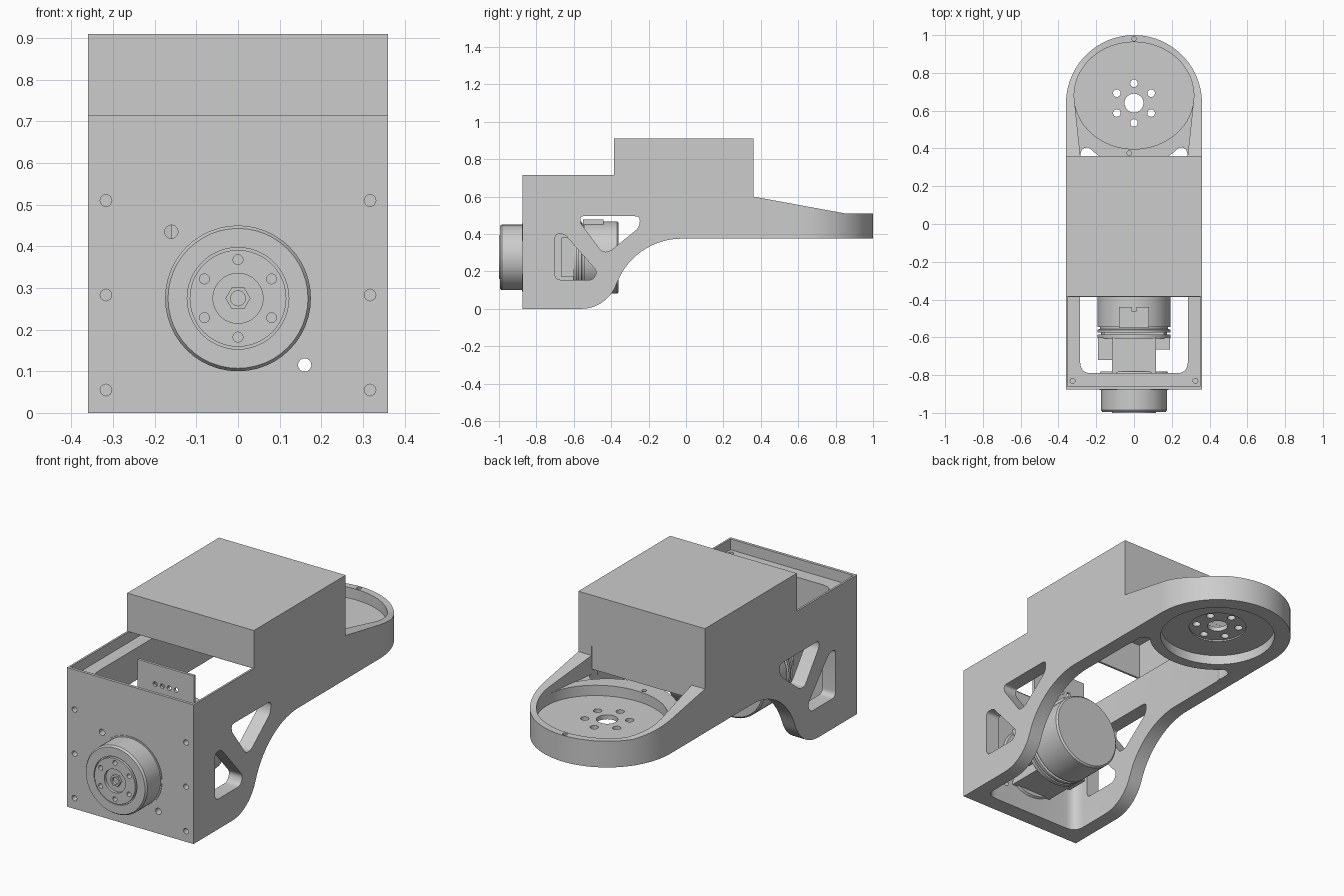
import bpy, bmesh
from math import sin, cos, pi, radians
from mathutils import Vector

if "Cube" in bpy.data.objects:
    bpy.data.objects.remove(bpy.data.objects["Cube"], do_unlink=True)

SHADE = (0.604, 0.604, 0.604, 1)
grey = bpy.data.materials.new("plain grey")
grey.use_nodes = True
grey.diffuse_color = SHADE
grey.node_tree.nodes["Principled BSDF"].inputs["Base Color"].default_value = SHADE

AXES = {"x": lambda a, b, d: (d, a, b), "y": lambda a, b, d: (a, d, b), "z": lambda a, b, d: (a, b, d)}


def finish(bm, name):
    """Face all normals outward and make the object."""
    bmesh.ops.recalc_face_normals(bm, faces=bm.faces)
    if bm.calc_volume(signed=True) < 0:
        bmesh.ops.reverse_faces(bm, faces=bm.faces)
    me = bpy.data.meshes.new(name)
    bm.to_mesh(me)
    bm.free()
    me.materials.append(grey)
    ob = bpy.data.objects.new(name, me)
    bpy.context.collection.objects.link(ob)
    return ob


def prism(name, pts, axis, lo, hi):
    """Extrude a flat outline along an axis."""
    bm = bmesh.new()
    low, high = ([bm.verts.new(AXES[axis](a, b, d)) for a, b in pts] for d in (lo, hi))
    bm.faces.new(low[::-1])
    bm.faces.new(high)
    for i in range(len(pts)):
        j = (i + 1) % len(pts)
        bm.faces.new((low[i], low[j], high[j], high[i]))
    return finish(bm, name)


def rect(x, y):
    return [(x[0], y[0]), (x[1], y[0]), (x[1], y[1]), (x[0], y[1])]


def box(name, x, y, z):
    return prism(name, rect(x, y), "z", *z)


def arc(cx, cy, r, start, end, n, ry=None):
    angles = [radians(start + (end - start) * i / n) for i in range(n + 1)]
    return [(cx + r * cos(t), cy + (ry or r) * sin(t)) for t in angles]


def rod(name, c, r, axis, lo, hi, n=32, ry=None):
    return prism(name, arc(*c, r, 0, 360, n, ry)[:-1], axis, lo, hi)


def rounded(pts, r):
    """Round the corners of an outline."""
    out, pts = [], [Vector(p) for p in pts]
    for i, p in enumerate(pts):
        u, v = pts[i - 1] - p, pts[(i + 1) % len(pts)] - p
        d = min(r, 0.45 * u.length, 0.45 * v.length)
        a, b = p + u.normalized() * d, p + v.normalized() * d
        for k in range(7):
            t = k / 6
            out.append(tuple(a * (1 - t) ** 2 + p * 2 * t * (1 - t) + b * t * t))
    return out


def lathe(name, profile, cz):
    """Turn a (radius, y) profile about the motor axis."""
    bm = bmesh.new()
    verts = [bm.verts.new((r, y, cz)) for r, y in profile]
    edges = [bm.edges.new(p) for p in zip(verts, verts[1:])]
    bmesh.ops.spin(bm, geom=verts + edges, cent=(0, 0, cz), axis=(0, 1, 0),
                   angle=2 * pi, steps=48, use_merge=True)
    bmesh.ops.remove_doubles(bm, verts=bm.verts, dist=1e-5)
    return finish(bm, name)


def extent(me):
    axes = list(zip(*(v.co for v in me.vertices)))
    return Vector([max(a) - min(a) for a in axes]) if axes else Vector()


def combine(ob, tool, mode="DIFFERENCE"):
    """Apply a boolean that must keep the overall size, then drop the tool."""
    for solver in ("EXACT", "MANIFOLD", "FLOAT"):
        mod = ob.modifiers.new("cut", "BOOLEAN")
        mod.operation, mod.solver, mod.object = mode, solver, tool
        bpy.context.view_layer.update()
        result = bpy.data.meshes.new_from_object(ob.evaluated_get(bpy.context.evaluated_depsgraph_get()))
        ob.modifiers.clear()
        if (extent(result) - extent(ob.data)).length < 0.01:
            ob.data = result
            break
    bpy.data.objects.remove(tool, do_unlink=True)


W, DISC, MOTOR = 0.36, (0, 0.64), (0, 0.275)

# Bracket: side outline with a rounded rear end
side = [(-0.875, 0.715), (-0.875, 0)]
side += arc(-0.56, 0.2, 0.2, -90, -20, 10)
side += arc(-0.024, 0.005, 0.37, 160, 90, 14)[1:]
side += [(1, 0.375), (1, 0.51), (0.85, 0.51), (W, 0.6), (W, 0.91), (-0.385, 0.91), (-0.385, 0.715)]
bracket = prism("bracket", side, "x", -W, W)
corners = [(0.5, 0.63), (0.5, 1.2), (-0.5, 1.2), (-0.5, 0.63)] + arc(*DISC, 0.3597, 180, 0, 48)
combine(bracket, prism("corners", corners, "z", -1, 2))

# Hollow interior and the shallow cavity under the raised cover
inner = rounded(rect((-0.285, 0.285), (-0.79, 0.35)), 0.06)
combine(bracket, prism("inner", inner, "z", -0.1, 0.69))
pocket = [(-0.86, 0.66), (0.349, 0.66), (0.349, 0.9), (-0.375, 0.9), (-0.375, 0.714),
          (-0.386, 0.714), (-0.386, 1), (-0.86, 1)]
combine(bracket, prism("pocket", pocket, "x", -0.35, 0.35))
slot = rounded(rect((-0.283, 0.283), (0.3, 0.405)), 0.04)
combine(bracket, prism("slot", slot, "z", 0.2, 0.53))

# Lowered rear deck, cup and underside recess
deck = [(-0.284, 0.3595), (0.284, 0.3595), (0.316, 0.66), (-0.316, 0.66)]
combine(bracket, prism("deck", deck, "z", 0.505, 0.65))
combine(bracket, rod("ring", DISC, 0.335, "z", 0.376, 0.508, 64), "UNION")
combine(bracket, rod("cup", (0, 0.68), 0.317, "z", 0.455, 0.65, 64, 0.283))
combine(bracket, rod("recess", DISC, 0.28, "z", 0.3, 0.425, 64))
combine(bracket, rod("inner_recess", DISC, 0.14, "z", 0.3, 0.432, 48))
combine(bracket, rod("bore", DISC, 0.05, "z", 0.3, 0.6))
for a, b in arc(*DISC, 0.105, 90, 390, 5):
    combine(bracket, rod("bolt_hole", (a, b), 0.02, "z", 0.3, 0.6, 16))

# Side windows
for pts, r in [([(-0.7, 0.155), (-0.7, 0.4), (-0.65, 0.4), (-0.475, 0.2), (-0.495, 0.155)], 0.03),
               ([(-0.565, 0.495), (-0.245, 0.495), (-0.25, 0.435), (-0.41, 0.305), (-0.45, 0.305),
                 (-0.565, 0.46)], 0.03)]:
    combine(bracket, prism("window", rounded(pts, r), "x", -1, 1))

# Screw holes
for s in (-1, 1):
    for z in (0.055, 0.283, 0.51):
        combine(bracket, rod("screw_hole", (s * 0.317, z), 0.014, "y", -0.9, -0.82, 16))
    combine(bracket, rod("ledge_hole", (s * 0.325, -0.83), 0.013, "z", 0.58, 0.7, 16))
    combine(bracket, rod("pin_hole", (s * 0.16, 0.275 - s * 0.16), 0.016, "y", -0.9, -0.7, 16))
for x, y in [(0, 0.981), (-0.025, 0.375)]:
    combine(bracket, rod("rim_hole", (x, y), 0.012, "z", 0.47, 0.6, 16))

# Output hub on the front
hub = lathe("output_hub", [(0, -0.78), (0.175, -0.78), (0.182, -0.79), (0.182, -0.878), (0.175, -0.878),
                           (0.175, -0.985), (0.168, -0.995), (0.122, -0.995), (0.122, -0.985),
                           (0.116, -0.985), (0.116, -1), (0.06, -1), (0.06, -0.985), (0, -0.985)], 0.275)
for a, b in arc(*MOTOR, 0.093, 90, 390, 5):
    combine(hub, rod("hub_hole", (a, b), 0.012, "y", -1.1, -0.97, 16))
nut = rod("hub_nut", MOTOR, 0.03, "y", -0.998, -0.97, 6)
combine(nut, rod("nut_bore", MOTOR, 0.018, "y", -1.1, -0.98, 20))

# Motor can and flanges
lathe("motor", [(0, -0.36), (0.185, -0.36), (0.193, -0.368), (0.193, -0.545), (0.18, -0.545), (0.18, -0.555),
                (0.193, -0.56), (0.193, -0.575), (0.175, -0.575), (0.175, -0.585), (0.193, -0.585),
                (0.193, -0.605), (0, -0.605)], 0.275)

# Gear housing between motor and hub
box("gear_housing", (-0.117, 0.117), (-0.79, -0.6), (0.12, 0.43))
box("housing_left_lug", (0.115, 0.19), (-0.665, -0.6), (0.17, 0.38))
box("housing_right_lug", (-0.19, -0.115), (-0.72, -0.6), (0.17, 0.38))
rod("housing_plug", (0, -0.68), 0.024, "z", 0.42, 0.436, 20)

# Circuit board and connector
board = box("circuit_board", (-0.16, 0.16), (-0.587, -0.573), (0.4, 0.7))
for i in range(4):
    combine(board, rod("board_hole", (-0.06 + 0.04 * i, 0.6), 0.012, "y", -0.7, -0.5, 12))
connector = box("connector", (-0.08, 0.08), (-0.55, -0.44), (0.4, 0.478))
combine(connector, box("key_slot", (-0.012, 0.012), (-0.46, -0.4), (0.3, 0.5)))

# Smooth the round surfaces, keep hard edges
for ob in bpy.context.collection.objects:
    ob.select_set(ob.type == "MESH")
bpy.context.view_layer.objects.active = bracket
bpy.ops.object.shade_smooth_by_angle(angle=radians(30))
